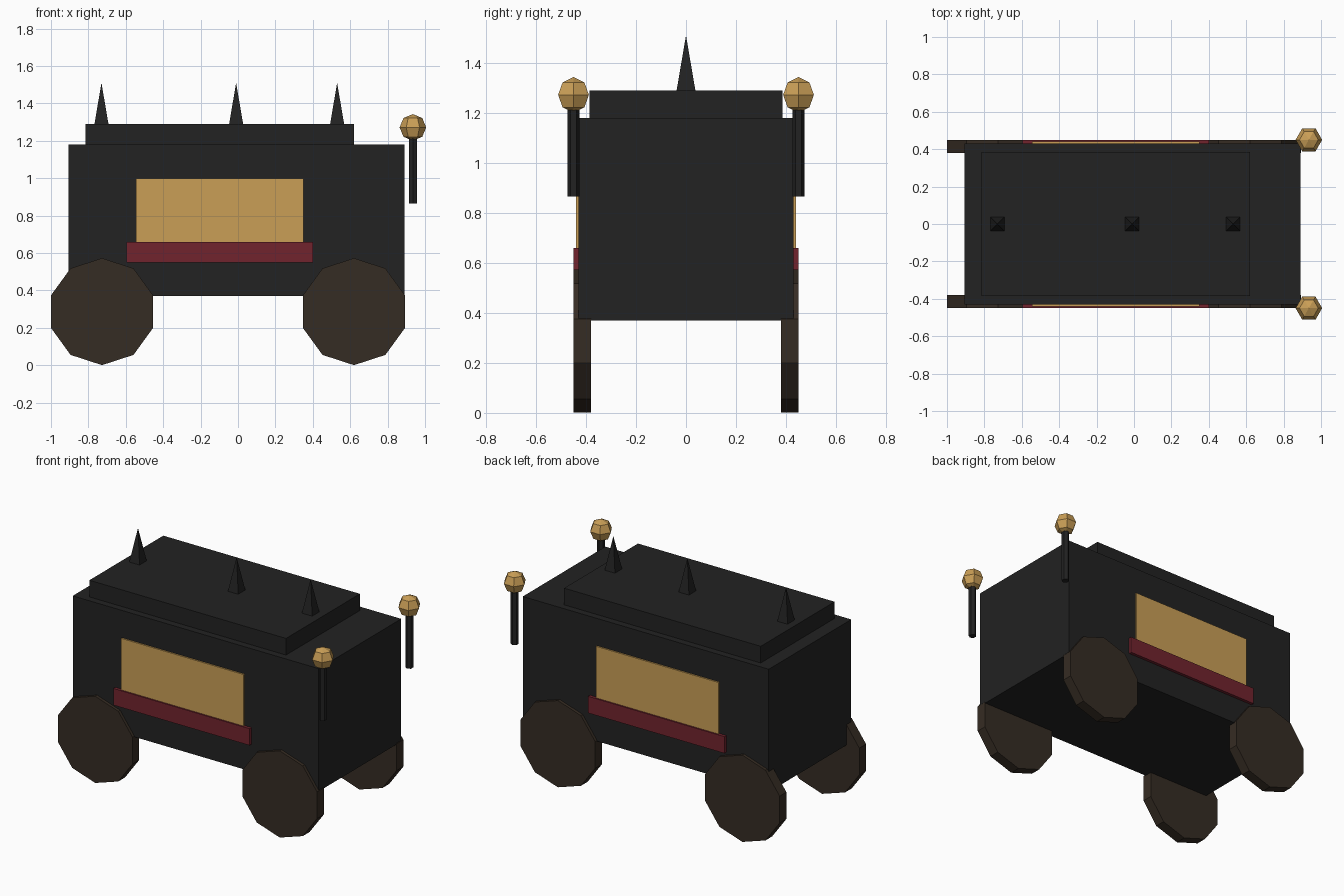
import bpy
from math import radians

default_cube = bpy.data.objects.get("Cube")
if default_cube:
    bpy.data.objects.remove(default_cube, do_unlink=True)


def material(name, r, g, b):
    m = bpy.data.materials.new(name)
    m.use_nodes = True
    m.diffuse_color = (r, g, b, 1)
    bsdf = m.node_tree.nodes["Principled BSDF"]
    bsdf.inputs["Base Color"].default_value = (r, g, b, 1)
    bsdf.inputs["Roughness"].default_value = 0.8
    return m


black = material("charcoal black", 0.016, 0.016, 0.016)
gold = material("warm gold", 0.59, 0.345, 0.094)
crimson = material("dark crimson", 0.165, 0.017, 0.027)
wood = material("dark wood", 0.036, 0.025, 0.017)


def finish(name, mat):
    obj = bpy.context.object
    obj.name = name
    obj.data.materials.append(mat)
    return obj


def box(name, mat, x, y, z):
    """Box given as (min, max) ranges on each axis."""
    ranges = (x, y, z)
    bpy.ops.mesh.primitive_cube_add(size=1, location=[(a + b) / 2 for a, b in ranges])
    obj = finish(name, mat)
    obj.scale = [b - a for a, b in ranges]
    return obj


# Carriage body and raised roof
box("body", black, (-0.905, 0.89), (-0.43, 0.43), (0.37, 1.18))
box("roof", black, (-0.815, 0.62), (-0.385, 0.385), (1.17, 1.29))

# Square roof spikes
for i, x in enumerate((-0.73, -0.01, 0.53)):
    bpy.ops.mesh.primitive_cone_add(vertices=4, radius1=0.053, depth=0.22,
                                    location=(x, 0, 1.4), rotation=(0, 0, radians(45)))
    finish(f"roof_spike_{i + 1}", black)

for side, s in (("right", -1), ("left", 1)):
    # Window panel and the rail under it
    box(f"window_{side}", gold, (-0.545, 0.35), sorted((s * 0.42, s * 0.44)), (0.66, 1.0))
    box(f"rail_{side}", crimson, (-0.595, 0.40), sorted((s * 0.42, s * 0.45)), (0.55, 0.66))

    # Ten-sided wheels, a corner pointing up
    for end, x in (("rear", -0.727), ("fore", 0.62)):
        bpy.ops.mesh.primitive_cylinder_add(vertices=10, radius=0.286, depth=0.07,
                                            location=(x, s * 0.415, 0.287),
                                            rotation=(radians(90), 0, 0))
        finish(f"wheel_{end}_{side}", wood)

    # Lamp post and faceted lamp
    bpy.ops.mesh.primitive_cylinder_add(vertices=6, radius=0.024, depth=0.36,
                                        location=(0.935, s * 0.45, 1.045))
    finish(f"lamp_post_{side}", black)
    bpy.ops.mesh.primitive_uv_sphere_add(segments=6, ring_count=4, radius=0.071,
                                         location=(0.935, s * 0.45, 1.272),
                                         rotation=(0, 0, radians(90)))
    finish(f"lamp_{side}", gold)
